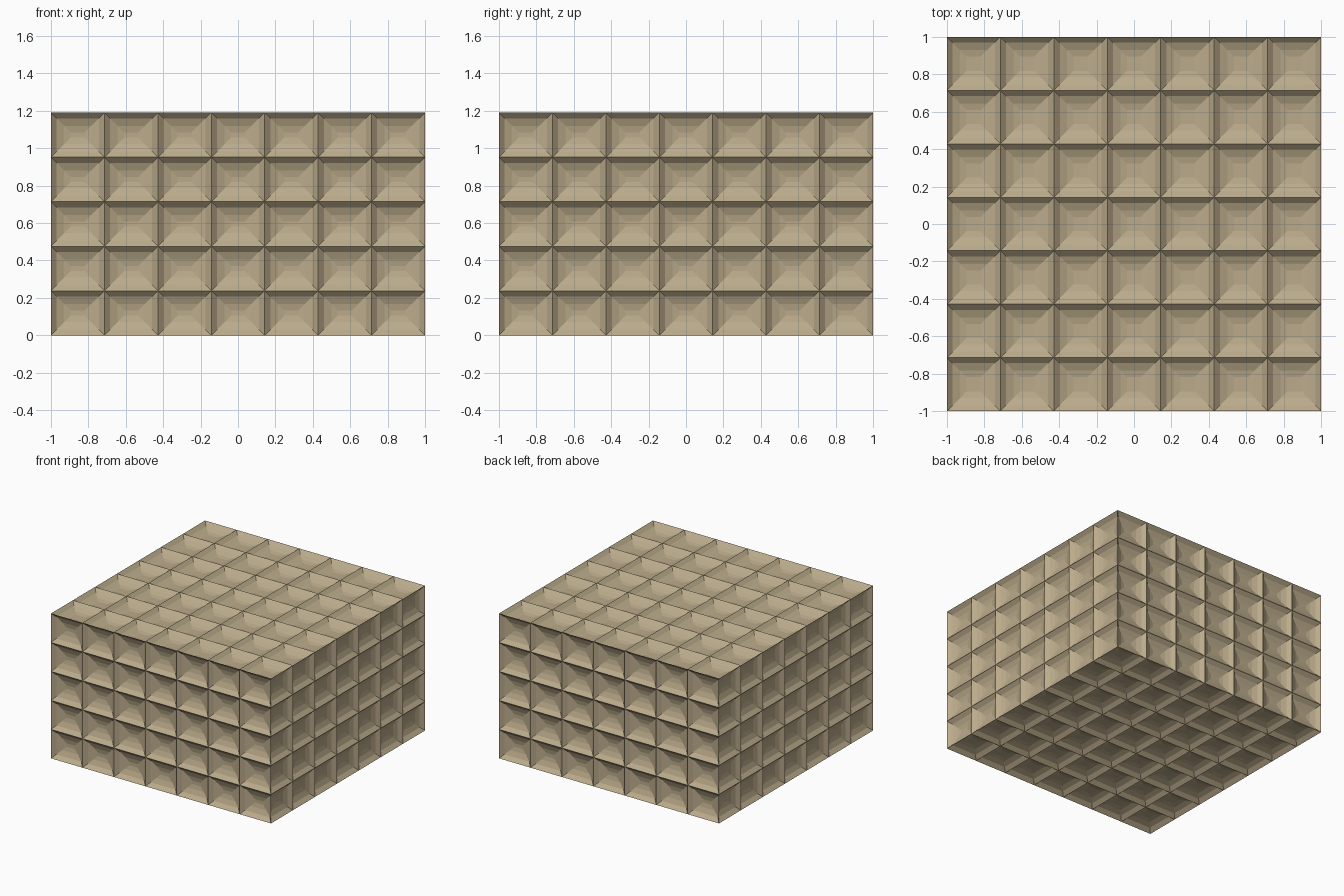
import bpy, bmesh
from mathutils import Vector

if "Cube" in bpy.data.objects:
    bpy.data.objects.remove(bpy.data.objects["Cube"])

HALF, HEIGHT = 1.0, 1.19
# Mitred dish profile for one cell: (inset from cell edge, depth below surface)
PROFILE = [(0.0, 0.0), (0.03, 0.028), (0.07, 0.044), (0.105, 0.051)]

tan = bpy.data.materials.new("warm_tan")
tan.diffuse_color = (0.50, 0.41, 0.26, 1)
tan.use_nodes = True
tan.node_tree.nodes["Principled BSDF"].inputs["Base Color"].default_value = tan.diffuse_color


def dished_cell(bm, origin, u, v, n, w, h):
    """One concave rectangular cell made of nested rings and a small floor."""
    rings = []
    for inset, depth in PROFILE:
        corners = [(inset, inset), (w - inset, inset),
                   (w - inset, h - inset), (inset, h - inset)]
        rings.append([bm.verts.new(origin + u * a + v * b - n * depth)
                      for a, b in corners])
    for outer, inner in zip(rings, rings[1:]):
        for i in range(4):
            j = (i + 1) % 4
            bm.faces.new((outer[i], outer[j], inner[j], inner[i]))
    bm.faces.new(rings[-1])


def panel(bm, origin, u, v, width, height, cols, rows):
    """A grid of dished cells; u x v points outwards."""
    u, v = Vector(u), Vector(v)
    n = u.cross(v)
    w, h = width / cols, height / rows
    for c in range(cols):
        for r in range(rows):
            dished_cell(bm, Vector(origin) + u * (c * w) + v * (r * h), u, v, n, w, h)


bm = bmesh.new()
# Four side walls: front, right, back, left
for origin, u in (((-1, -1, 0), (1, 0, 0)), ((1, -1, 0), (0, 1, 0)),
                  ((1, 1, 0), (-1, 0, 0)), ((-1, 1, 0), (0, -1, 0))):
    panel(bm, origin, u, (0, 0, 1), 2 * HALF, HEIGHT, 7, 5)
# Top and underside
panel(bm, (-1, -1, HEIGHT), (1, 0, 0), (0, 1, 0), 2 * HALF, 2 * HALF, 7, 7)
panel(bm, (-1, 1, 0), (1, 0, 0), (0, -1, 0), 2 * HALF, 2 * HALF, 7, 7)
# Weld the shared ridges
bmesh.ops.remove_doubles(bm, verts=bm.verts, dist=0.0005)

mesh = bpy.data.meshes.new("coffered_block")
bm.to_mesh(mesh)
bm.free()
mesh.materials.append(tan)
bpy.context.collection.objects.link(bpy.data.objects.new("coffered_block", mesh))
